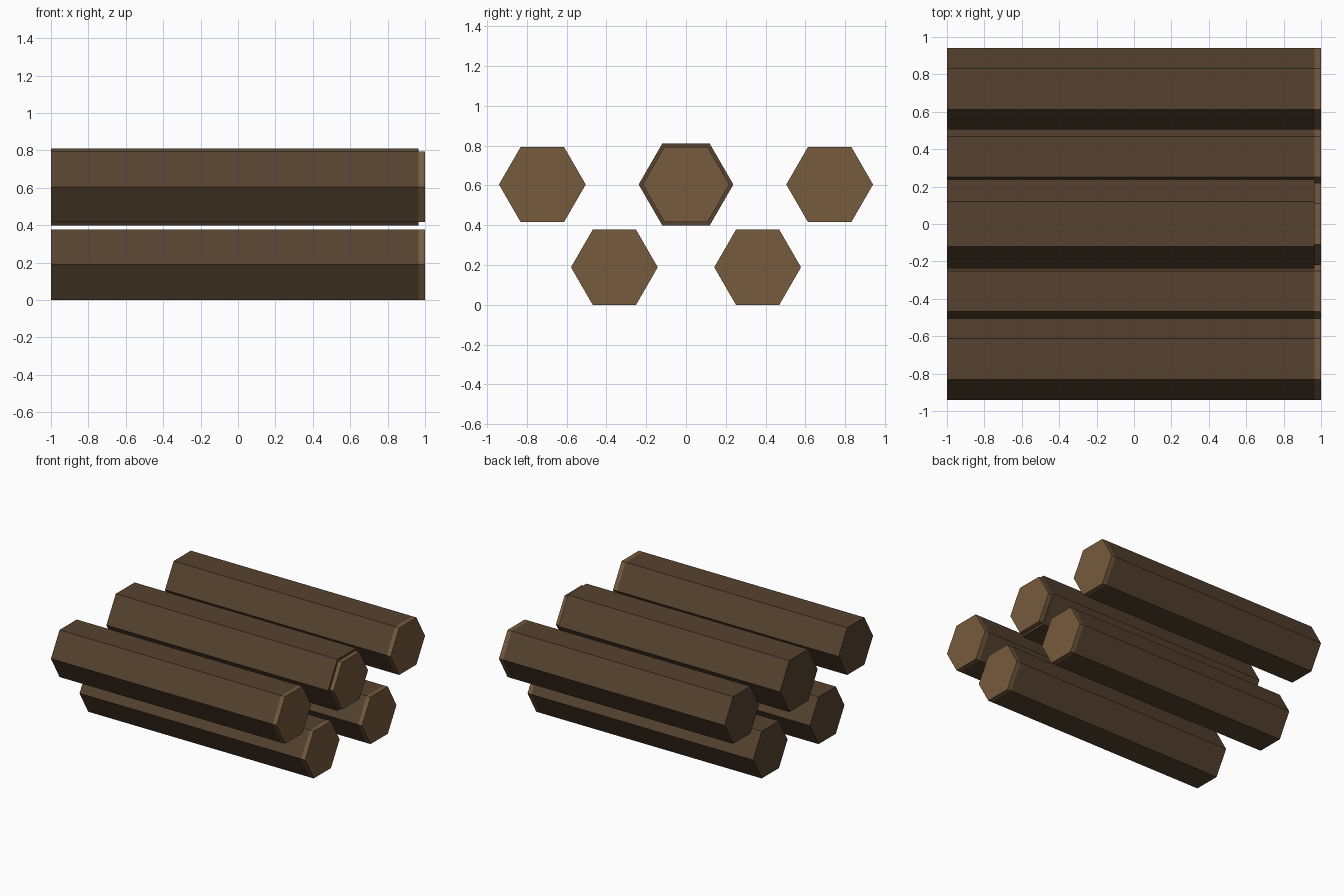
import bpy, bmesh, math

if "Cube" in bpy.data.objects:
    bpy.data.objects.remove(bpy.data.objects["Cube"])

def material(name, rgb):
    m = bpy.data.materials.new(name)
    m.diffuse_color = (*rgb, 1)
    m.use_nodes = True
    m.node_tree.nodes["Principled BSDF"].inputs["Base Color"].default_value = m.diffuse_color
    return m

BARK = material("bark", (0.092, 0.055, 0.029))
WOOD = material("cut_wood", (0.18, 0.103, 0.047))

SIDES, SPLIT, R = 6, 0.965, 0.218

def ring(bm, x, r, cy, cz):
    return [bm.verts.new((x, cy + r * math.cos(math.tau * i / SIDES),
                          cz + r * math.sin(math.tau * i / SIDES))) for i in range(SIDES)]

def log(name, cy, cz, bark_r=R):
    """Hexagonal log along x: bark body, with a pale cut tip at the +x end."""
    bm = bmesh.new()
    rings = [ring(bm, -1, bark_r, cy, cz), ring(bm, SPLIT, bark_r, cy, cz)]
    # thicker bark leaves a stepped shoulder around the core
    if bark_r != R:
        rings.append(ring(bm, SPLIT, R, cy, cz))
    rings.append(ring(bm, 1, R, cy, cz))
    bm.faces.new(rings[0])
    for k, (a, b) in enumerate(zip(rings, rings[1:])):
        for i in range(SIDES):
            j = (i + 1) % SIDES
            f = bm.faces.new((a[i], a[j], b[j], b[i]))
            f.material_index = int(k == len(rings) - 2)
    bm.faces.new(rings[-1]).material_index = 1
    bmesh.ops.recalc_face_normals(bm, faces=bm.faces)
    me = bpy.data.meshes.new(name)
    bm.to_mesh(me)
    bm.free()
    me.materials.append(BARK)
    me.materials.append(WOOD)
    ob = bpy.data.objects.new(name, me)
    bpy.context.collection.objects.link(ob)

# bottom pair and outer top pair, mirrored front to back
for side, s in (("front", -1), ("back", 1)):
    log(f"bottom_log_{side}", s * 0.36, 0.189)
    log(f"top_log_{side}", s * 0.722, 0.605)

# thicker middle log resting on the bottom pair
log("top_log_middle", 0, 0.605, 0.238)
